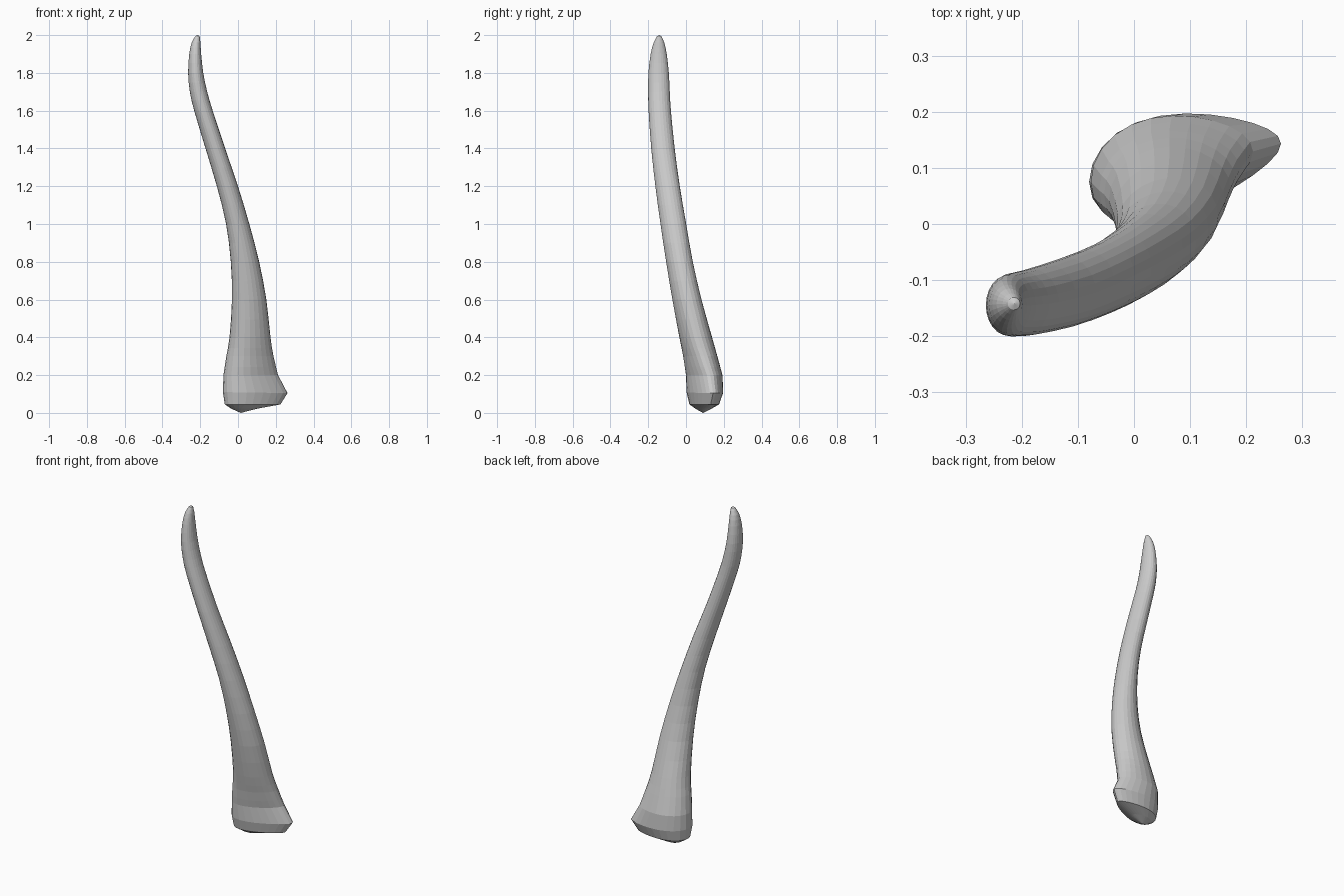
import bpy, bmesh, math

SIDES = 24
# ring: left x, left z, right x, right z, front y, back y, lean, taper
RINGS = [
    (-0.035, 0.022, 0.10, 0.022, 0.05, 0.135, 0.1, 0.2),
    (-0.070, 0.045, 0.225, 0.045, 0.018, 0.175, 0.2, 0.35),
    (-0.080, 0.110, 0.262, 0.105, 0.003, 0.197, 0.22, 0.35),
    (-0.077, 0.200, 0.212, 0.200, 0.000, 0.193, 0.2, 0.25),
    (-0.062, 0.300, 0.188, 0.300, -0.015, 0.166, 0.15, 0.15),
    (-0.045, 0.400, 0.172, 0.400, -0.035, 0.138, 0.1, 0.1),
    (-0.032, 0.600, 0.150, 0.600, -0.072, 0.082, 0.1, 0),
    (-0.038, 0.800, 0.112, 0.800, -0.105, 0.036, 0.1, 0),
    (-0.063, 1.000, 0.060, 1.000, -0.135, 0.001, 0.1, 0),
    (-0.112, 1.200, 0.000, 1.200, -0.162, -0.033, 0.1, 0),
    (-0.172, 1.400, -0.068, 1.400, -0.184, -0.060, 0, 0),
    (-0.232, 1.600, -0.134, 1.600, -0.198, -0.080, 0, 0),
    (-0.255, 1.700, -0.163, 1.700, -0.200, -0.086, 0, 0),
    (-0.264, 1.800, -0.184, 1.800, -0.199, -0.091, 0, 0),
    (-0.258, 1.900, -0.195, 1.900, -0.187, -0.102, 0, 0),
    (-0.245, 1.960, -0.199, 1.960, -0.171, -0.115, 0, 0),
    (-0.225, 1.995, -0.203, 1.995, -0.153, -0.131, 0, 0),
]


def refine(rows, n=2):
    """Smooth in-between rings along the shaft."""
    out = []
    for i in range(len(rows) - 1):
        a, b, c, d = (rows[max(0, min(len(rows) - 1, i + k))] for k in (-1, 0, 1, 2))
        for s in range(n):
            t = s / n
            out.append([0.5 * (2*q + (r-p)*t + (2*p-5*q+4*r-w)*t*t + (3*q-p-3*r+w)*t**3)
                        for p, q, r, w in zip(a, b, c, d)])
    return out + [rows[-1]]


def ring_points(xl, zl, xr, zr, y0, y1, lean, taper):
    """Egg-shaped, slightly leaning cross-section fitted to its extents."""
    cx, hx = (xl + xr) / 2, (xr - xl) / 2
    pts = []
    for i in range(SIDES):
        a = 2 * math.pi * i / SIDES
        u = math.cos(a)
        y = math.sin(a) * (1 - taper * u) * (y1 - y0) / 2 + lean * hx * u
        pts.append([cx + hx * u, y, zl + (zr - zl) * (u + 1) / 2])
    lo, hi = min(p[1] for p in pts), max(p[1] for p in pts)
    for p in pts:
        p[1] = y0 + (p[1] - lo) / (hi - lo) * (y1 - y0)
    return pts


# Curved tapering body
bm = bmesh.new()
rows = RINGS[:3] + refine(RINGS[3:])
loops = [[bm.verts.new(p) for p in ring_points(*r)] for r in rows]
for a, b in zip(loops, loops[1:]):
    for i in range(SIDES):
        j = (i + 1) % SIDES
        bm.faces.new((a[i], a[j], b[j], b[i]))

# Rounded foot and tip
for loop, pole in ((loops[0][::-1], (0.015, 0.09, 0)), (loops[-1], (-0.213, -0.142, 2))):
    v = bm.verts.new(pole)
    for i in range(SIDES):
        bm.faces.new((loop[i], loop[(i + 1) % SIDES], v))
bmesh.ops.recalc_face_normals(bm, faces=bm.faces)
mesh = bpy.data.meshes.new("curved_horn")
bm.to_mesh(mesh)
bm.free()
bpy.context.collection.objects.link(bpy.data.objects.new("curved_horn", mesh))
